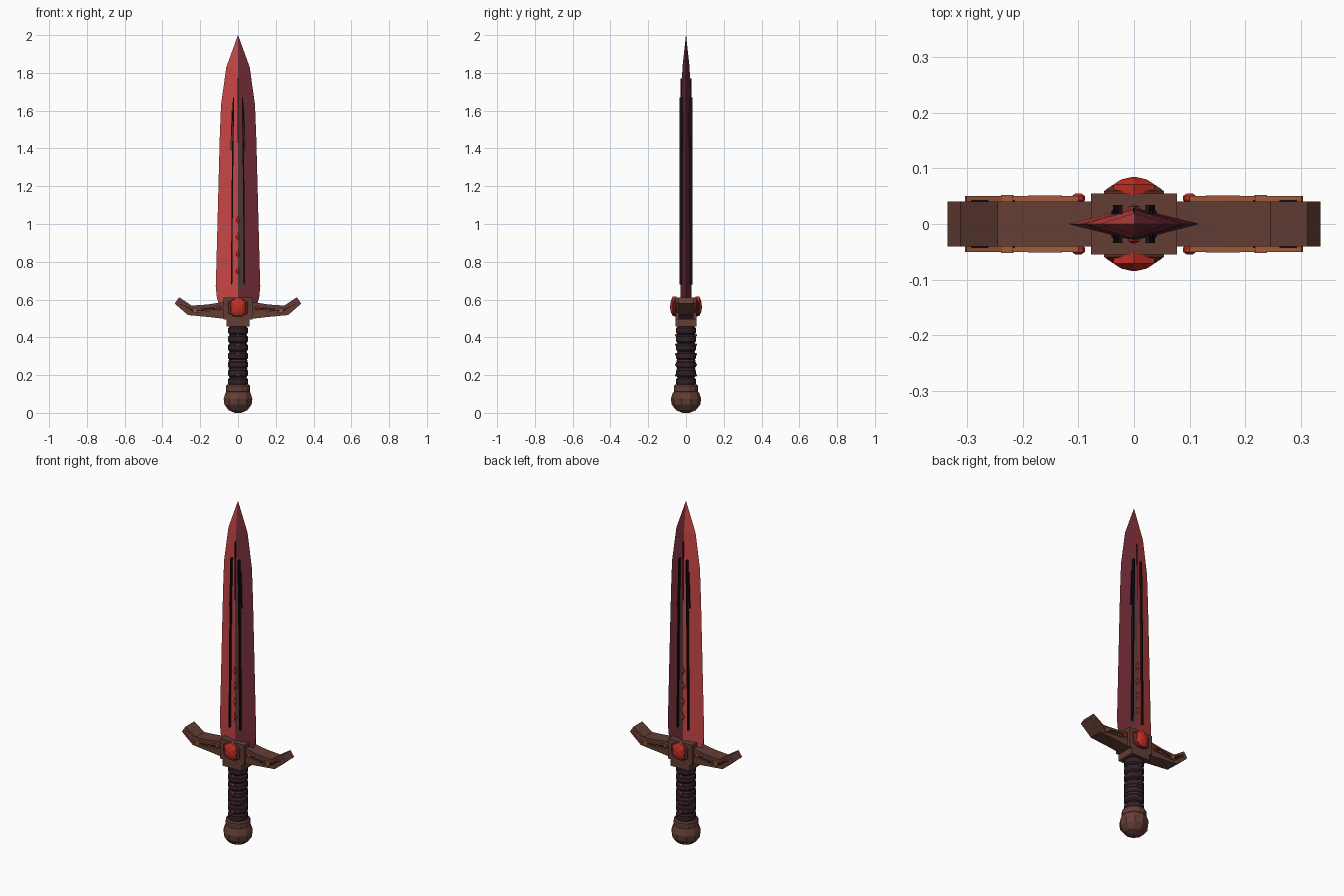
import bpy, bmesh, math
from mathutils import Vector

if "Cube" in bpy.data.objects:
    bpy.data.objects.remove(bpy.data.objects["Cube"])


def material(name, r, g, b):
    m = bpy.data.materials.new(name)
    m.diffuse_color = (r, g, b, 1)
    m.use_nodes = True
    m.node_tree.nodes["Principled BSDF"].inputs["Base Color"].default_value = m.diffuse_color
    return m


LIGHT_RED = material("light blade red", .56, .060, .060)
DARK_RED = material("dark blade red", .165, .024, .036)
FULLER = material("fuller brown", .085, .040, .042)
BROWN = material("guard brown", .125, .048, .036)
GRIP = material("grip plum", .030, .015, .023)
GEM = material("gem red", .58, .028, .018)
SETTING = material("setting dark red", .13, .022, .018)
COPPER = material("copper", .36, .105, .045)
BLACK = material("groove black", .008, .005, .006)


def make(name, verts, faces, mats, rule=None):
    """Mesh object with welded vertices, outward normals and a face colour rule."""
    me = bpy.data.meshes.new(name)
    me.from_pydata(verts, [], faces)
    bm = bmesh.new()
    bm.from_mesh(me)
    bmesh.ops.remove_doubles(bm, verts=bm.verts, dist=1e-5)
    bmesh.ops.recalc_face_normals(bm, faces=bm.faces)
    if rule:
        for f in bm.faces:
            f.material_index = rule(f.calc_center_median())
    bm.to_mesh(me)
    bm.free()
    for m in mats:
        me.materials.append(m)
    ob = bpy.data.objects.new(name, me)
    bpy.context.collection.objects.link(ob)
    return ob


def loft(name, rings, mats, rule=None):
    n = len(rings[0])
    faces = [(k * n + i, k * n + (i + 1) % n, (k + 1) * n + (i + 1) % n, (k + 1) * n + i)
             for k in range(len(rings) - 1) for i in range(n)]
    faces += [tuple(range(n)), tuple(range((len(rings) - 1) * n, len(rings) * n))]
    return make(name, [p for r in rings for p in r], faces, mats, rule)


def lathe(name, profile, n, mat):
    return loft(name, [[(r * math.cos(2 * math.pi * (i + .5) / n),
                         r * math.sin(2 * math.pi * (i + .5) / n), z) for i in range(n)]
                       for r, z in profile], [mat])


def prism(name, outline, y0, y1, mat):
    return loft(name, [[(x, y, z) for x, z in outline] for y in (y0, y1)], [mat])


def box(name, x0, x1, y0, y1, z0, z1, mat):
    return prism(name, [(x0, z0), (x1, z0), (x1, z1), (x0, z1)], y0, y1, mat)


def gem(name, cx, cz, outline, levels, side, mat):
    """Cut stone: outline shrinks by each (y, scale) level towards its tip."""
    return loft(name, [[(cx + x * s, side * y, cz + z * s) for x, z in outline]
                       for y, s in levels], [mat])


def strip(name, path, w, y0, y1, mat):
    """Thin bar following a path in the xz plane."""
    rings = []
    for i, (x, z) in enumerate(path):
        a, b = Vector(path[max(i - 1, 0)]), Vector(path[min(i + 1, len(path) - 1)])
        d = (b - a).normalized() * w / 2
        rings.append([(x - d.y, y0, z + d.x), (x + d.y, y0, z - d.x),
                      (x + d.y, y1, z - d.x), (x - d.y, y1, z + d.x)])
    return loft(name, rings, [mat])


# Blade: diamond section, split light and dark, with a narrow fuller on the dark half
def blade_section(z, w, t, s):
    y = t * (1 - s / w)
    return [(-w, 0, z), (-s, -y, z), (0, -t, z), (s, -y, z),
            (w, 0, z), (s, y, z), (0, t, z), (-s, y, z)]


def blade_colour(c):
    if c.x < 0:
        return 0
    return 2 if c.x < .025 and .68 < c.z < 1.5 else 1


loft("blade", [blade_section(*v) for v in (
    (.57, .100, .029, .033), (.61, .112, .030, .033), (.67, .118, .030, .033),
    (.69, .117, .030, .033), (1.45, .097, .028, .027), (1.63, .090, .026, .022),
    (1.83, .062, .019, .010), (2.0, .0004, .0004, .0001))],
    [LIGHT_RED, DARK_RED, FULLER], blade_colour)

STONE = [(0, .055), (.037, .030), (.034, -.030), (.014, -.046),
         (-.014, -.046), (-.034, -.030), (-.037, .030)]
DIAMOND = [(0, .026), (.011, 0), (0, -.026), (-.011, 0)]
BEAD = [(.012 * math.cos(a * math.pi / 4), .010 * math.sin(a * math.pi / 4)) for a in range(8)]

for side, label in ((-1, "front"), (1, "back")):
    # Blade grooves and small stones
    for sx in (-1, 1):
        strip(f"{label}_groove", [(sx * .034, .68), (sx * .030, 1.2), (sx * .024, 1.67)],
              .007, side * .018, side * .034, BLACK)
        strip(f"{label}_groove_tick", [(sx * .038, 1.39), (sx * .031, 1.60)],
              .005, side * .015, side * .024, BLACK)
    strip(f"{label}_ridge_line", [(0, 1.43), (0, 1.77)], .004, side * .016, side * .0285, BLACK)
    for z in (.75, .84, .93, 1.02):
        gem(f"{label}_blade_stone", 0, z, DIAMOND, [(.025, 1), (.031, .9), (.035, .2)], side, GEM)

    # Large guard stone in its setting
    gem(f"{label}_stone_setting", 0, .556, [(x * 1.45, z * 1.0) for x, z in STONE],
        [(.05, 1), (.059, 1), (.070, .72)], side, SETTING)
    gem(f"{label}_guard_stone", 0, .560, STONE,
        [(.05, 1), (.071, 1), (.080, .62), (.084, .15)], side, GEM)

    # Copper inlays, dark inserts and beads on the arms
    for sx in (-1, 1):
        upper = [(sx * x, z) for x, z in ((.10, .562), (.23, .545), (.302, .585))]
        lower = [(sx * x, z) for x, z in ((.10, .545), (.24, .532), (.302, .575))]
        strip(f"{label}_arm_panel", [(sx * .11, .553), (sx * .235, .540), (sx * .295, .578)],
              .016, side * .035, side * .043, BLACK)
        for path in (upper, lower):
            strip(f"{label}_arm_trim", path, .006, side * .038, side * .050, COPPER)
        strip(f"{label}_arm_insert", [(sx * .13, .552), (sx * .19, .545)],
              .014, side * .038, side * .051, GRIP)
        strip(f"{label}_arm_clasp", [(sx * .217, .542), (sx * .238, .541)],
              .022, side * .038, side * .052, COPPER)
        gem(f"{label}_arm_bead", sx * .10, .555, BEAD,
            [(.038, .6), (.043, 1), (.050, 1), (.055, .4)], side, GEM)

# Guard block, collar and swept arms
box("guard_block", -.077, .077, -.055, .055, .495, .612, BROWN)
box("guard_collar", -.062, .062, -.055, .055, .457, .497, BROWN)
for sx, label in ((-1, "left"), (1, "right")):
    prism(f"{label}_guard_arm", [(sx * x, z) for x, z in (
        (.07, .498), (.15, .507), (.265, .518), (.335, .578),
        (.312, .612), (.245, .568), (.16, .574), (.07, .588))], -.040, .040, BROWN)

# Wrapped grip: alternating ridges and valleys
profile = [(.046, .14)]
for i in range(7):
    z = .145 + i * .045
    profile += [(.047, z), (.054, z + .008), (.054, z + .034), (.047, z + .042)]
profile.append((.046, .465))
lathe("grip", profile, 12, GRIP)
for z in (.234, .279):
    lathe("grip_copper_ring", [(.045, z - .003), (.053, z - .003), (.053, z + .002), (.045, z + .002)],
          12, COPPER)
for side in (-1, 1):
    for z in (.20, .255, .31, .36, .41):
        gem("grip_stud", 0, z, [(x * .7, zz * .7) for x, zz in BEAD],
            [(.046, 1), (.054, 1), (.058, .4)], side, COPPER)

# Pommel with collar
lathe("pommel_collar", [(.060, .105), (.066, .112), (.066, .142), (.060, .150)], 12, BROWN)
lathe("pommel", [(.018, 0), (.052, .014), (.076, .045), (.080, .075), (.070, .105), (.055, .122)],
      10, BROWN)
